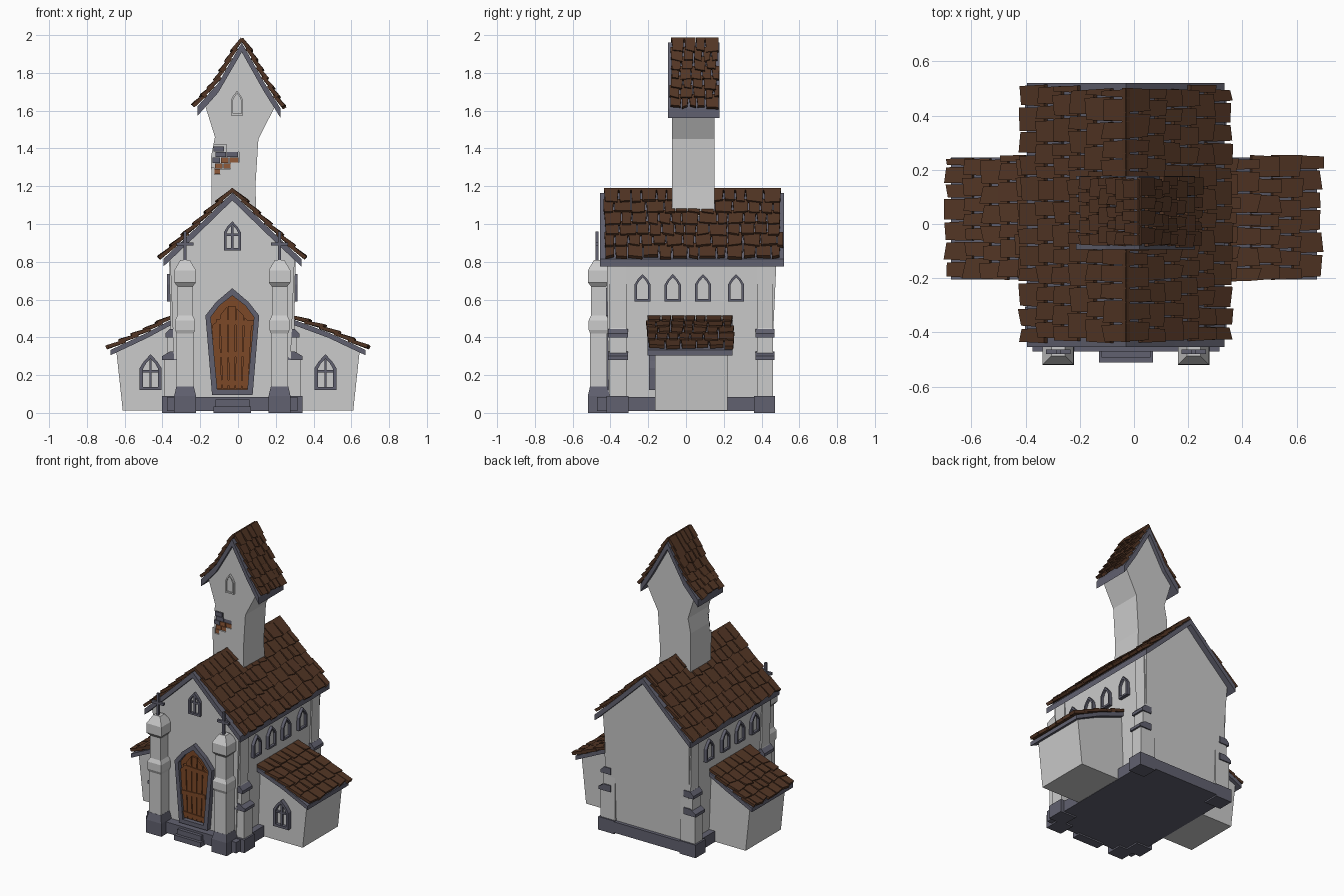
import bpy, bmesh, random
from math import radians, hypot
from mathutils import Matrix, Vector

if "Cube" in bpy.data.objects:
    bpy.data.objects.remove(bpy.data.objects["Cube"])

random.seed(4)
CX = -0.03  # nave centre line


def mat(name, col):
    m = bpy.data.materials.new(name)
    m.diffuse_color = (*col, 1)
    m.use_nodes = True
    m.node_tree.nodes["Principled BSDF"].inputs["Base Color"].default_value = m.diffuse_color
    return m


SLATE = mat("slate", (0.12, 0.12, 0.16))
ROOF = mat("roof_brown", (0.085, 0.036, 0.018))
WOOD = mat("door_wood", (0.2, 0.065, 0.02))
BRICK = mat("brick", (0.28, 0.1, 0.04))


def finish(bm, name, m=None, matrix=None):
    bmesh.ops.recalc_face_normals(bm, faces=bm.faces)
    me = bpy.data.meshes.new(name)
    bm.to_mesh(me)
    bm.free()
    ob = bpy.data.objects.new(name, me)
    bpy.context.collection.objects.link(ob)
    if m:
        me.materials.append(m)
    if matrix:
        ob.matrix_world = matrix
    return ob


def prism(name, pts, y0, y1, m=None, matrix=None):
    """Extrude an xz outline from y0 to y1."""
    bm = bmesh.new()
    a = [bm.verts.new((x, y0, z)) for x, z in pts]
    b = [bm.verts.new((x, y1, z)) for x, z in pts]
    bm.faces.new(a)
    bm.faces.new(b)
    for i in range(len(pts)):
        j = (i + 1) % len(pts)
        bm.faces.new((a[i], a[j], b[j], b[i]))
    return finish(bm, name, m, matrix)


def box(name, x0, x1, y0, y1, z0, z1, m=None, matrix=None):
    return prism(name, [(x0, z0), (x1, z0), (x1, z1), (x0, z1)], y0, y1, m, matrix)


def stack(name, cx, cy, levels, m=None):
    """Loft square sections given as (z, half width)."""
    bm = bmesh.new()
    rings = [[bm.verts.new((cx + sx * h, cy + sy * h, z))
              for sx, sy in ((-1, -1), (1, -1), (1, 1), (-1, 1))] for z, h in levels]
    bm.faces.new(rings[0])
    bm.faces.new(rings[-1])
    for a, b in zip(rings, rings[1:]):
        for i in range(4):
            j = (i + 1) % 4
            bm.faces.new((a[i], a[j], b[j], b[i]))
    return finish(bm, name, m)


def arch(wb, ws, hs, h, t=0.0):
    """Pointed outline: base width, shoulder width and height, total height, inset."""
    return [(-wb / 2 + t, t), (wb / 2 - t, t), (ws / 2 - t, hs - t * 0.3),
            (ws * 0.3 - t * 0.6, hs + (h - hs) * 0.5 - t * 0.7), (0, h - t * 1.4),
            (-ws * 0.3 + t * 0.6, hs + (h - hs) * 0.5 - t * 0.7), (-ws / 2 + t, hs - t * 0.3)]


def frame(name, shape, t, depth, matrix, m):
    bm = bmesh.new()
    loops = [[bm.verts.new((x, y, z)) for x, z in arch(*shape, tt)]
             for tt, y in ((0, 0.02), (0, -depth), (t, -depth), (t, 0.02))]
    for k in range(4):
        a, b = loops[k], loops[(k + 1) % 4]
        for i in range(7):
            j = (i + 1) % 7
            bm.faces.new((a[i], a[j], b[j], b[i]))
    return finish(bm, name, m, matrix)


def window(name, loc, ang, w, h, bars=True, m=SLATE, depth=0.02):
    mx = Matrix.Translation(loc) @ Matrix.Rotation(radians(ang), 4, 'Z')
    shape = (w, w, h * 0.62, h)
    t = w * 0.15
    frame(name + "_frame", shape, t, depth, mx, m)
    prism(name + "_pane", arch(*shape, t * 0.9), -0.004, 0.02, None, mx)
    if bars:
        box(name + "_upright", -0.006, 0.006, -depth * 0.7, 0.01, t, h * 0.85, m, mx)
        box(name + "_crossbar", -w / 2 + t, w / 2 - t, -depth * 0.7, 0.01, h * 0.5, h * 0.5 + 0.012, m, mx)


def shingles(name, prof, y0, y1, rows, tile=0.075):
    """Overlapping uneven tiles down a slope profile of xz points, ridge first."""
    prof = [Vector(p) for p in prof]

    def at(t):
        lens = [(b - a).length for a, b in zip(prof, prof[1:])]
        d = t * sum(lens)
        for a, b, l in zip(prof, prof[1:], lens):
            if d <= l + 1e-6:
                return a.lerp(b, d / l)
            d -= l
        return prof[-1]
    bm = bmesh.new()
    for r in range(rows):
        a, b = at(r / rows), at((r + 1) / rows)
        d = (b - a).normalized()
        n = Vector((abs(d.y) * (1 if d.x > 0 else -1), abs(d.x)))
        y = y0 + random.uniform(-0.01, 0.01)
        end = y1 + random.uniform(-0.01, 0.01)
        while y < end - 0.01:
            w = tile * random.uniform(0.7, 1.3)
            if end - y - w < 0.03:
                w = end - y
            lift = random.uniform(0.008, 0.014)
            up = a - d * 0.02
            vs = []
            for yy, k in ((y + 0.001, 1), (y + w - 0.003, -1)):
                low = b + d * random.uniform(-0.004, 0.016)
                yl = yy + k * random.uniform(0, 0.006)
                for p, off, py in ((up, 0, yy), (low, lift, yl), (low, lift + 0.02, yl), (up, 0.018, yy)):
                    q = p + n * off
                    vs.append(bm.verts.new((q.x, py, q.y)))
            for f in ((0, 1, 2, 3), (4, 5, 6, 7), (0, 1, 5, 4), (1, 2, 6, 5), (2, 3, 7, 6), (3, 0, 4, 7)):
                bm.faces.new([vs[i] for i in f])
            y += w
    return finish(bm, name, ROOF)


def roof(name, left, right, y0, y1, thick, rows, inset, tile=0.075):
    """Gabled slate slab with shingles; both profiles start at the ridge."""
    top = left[::-1] + right[1:]
    prism(name + "_slab", top + [(x, z - thick) for x, z in top[::-1]], y0, y1, SLATE)
    for side, p in (("left", left), ("right", right)):
        shingles(f"{name}_shingles_{side}", p, y0 + inset, y1 - inset * 0.5, rows, tile)


# nave walls, flaring slightly to the back, and plinth
nave = prism("nave_walls", [(-0.33, 0.05), (0.27, 0.05), (0.30, 0.83), (CX, 1.14), (-0.36, 0.83)], -0.41, 0.445)
for v in nave.data.vertices:
    if v.co.z > 0.5:
        v.co.y += 0.035 if v.co.y > 0 else -0.01
box("plinth", CX - 0.345, CX + 0.345, -0.47, 0.47, 0.01, 0.085, SLATE)
roof("nave_roof", [(CX, 1.165), (-0.21, 0.99), (-0.395, 0.815)], [(CX, 1.165), (0.15, 0.99), (0.335, 0.815)],
     -0.455, 0.52, 0.04, 6, 0.024)

for s, side in ((-1, "left"), (1, "right")):
    # stepped corner buttresses
    for y0, y1, end in ((-0.405, -0.315, "front"), (0.375, 0.46, "back")):
        n = f"{side}_{end}_buttress"
        prism(n, [(CX + s * x, z) for x, z in ((0.25, 0.05), (0.36, 0.05), (0.36, 0.28), (0.342, 0.31),
              (0.342, 0.4), (0.328, 0.45), (0.335, 0.83), (0.25, 0.83))], y0, y1)
        box(n + "_foot", CX + s * 0.25, CX + s * 0.372, y0 - 0.015, y1 + 0.01, 0, 0.09, SLATE)
        for z, x in ((0.28, 0.372), (0.4, 0.355)):
            prism(n + "_cap", [(CX + s * a, b) for a, b in ((0.28, z), (x, z), (x, z + 0.02), (0.33, z + 0.045),
                  (0.28, z + 0.045))], y0 - 0.008, y1 + 0.008, SLATE)
    # clerestory windows
    for y in (-0.23, -0.07, 0.09, 0.265):
        window(f"{side}_side_window", (CX + s * 0.325, y, 0.59), 90 * s, 0.085, 0.145, False)
    # side wing
    xi = CX + s * 0.32
    prism(f"{side}_wing_walls", [(xi - s * 0.04, 0.012), (s * 0.61, 0.012), (s * 0.645, 0.335),
                                 (xi, 0.475), (xi - s * 0.04, 0.475)], -0.165, 0.22)
    slope = [(xi, 0.495), (s * 0.48, 0.425), (s * 0.675, 0.333)]
    prism(f"{side}_wing_roof_slab", slope + [(x, z - 0.028) for x, z in slope[::-1]], -0.205, 0.245, SLATE)
    shingles(f"{side}_wing_shingles", slope, -0.205, 0.25, 5, 0.07)
    window(f"{side}_wing_window", (s * 0.463, -0.167, 0.12), 0, 0.115, 0.19, depth=0.028)
    # front pillar with cross
    px, py = CX + s * 0.25, -0.462
    stack(f"{side}_pillar_base", px, py, [(0, 0.058), (0.09, 0.058), (0.14, 0.046)], SLATE)
    stack(f"{side}_pillar", px, py, [(0.13, 0.045), (0.42, 0.045), (0.44, 0.053), (0.49, 0.053), (0.515, 0.041),
                                     (0.67, 0.041), (0.69, 0.057), (0.755, 0.057), (0.81, 0.025)])
    box(f"{side}_cross_post", px - 0.008, px + 0.008, py - 0.018, py - 0.002, 0.79, 0.96, SLATE)
    box(f"{side}_cross_arm", px - 0.045, px + 0.045, py - 0.018, py - 0.002, 0.885, 0.902, SLATE)

# door with uneven planks
dm = Matrix.Translation((CX, -0.412, 0.095))
D = (0.215, 0.285, 0.42, 0.565)
frame("door_frame", D, 0.028, 0.035, dm, SLATE)
prism("door_back", arch(*D, 0.026), -0.005, 0.02, WOOD, dm)
for i in range(5):
    x0, x1 = -0.108 + i * 0.043, -0.070 + i * 0.043
    z = [0.53 - abs(x) * 1.15 - random.uniform(0.02, 0.05) for x in (x0, x1)]
    k = 0.8  # planks splay with the frame
    prism("door_plank", [(x0 * k, 0.035), (x1 * k, 0.035), (x1, z[1]), (x0, z[0])], -0.018, 0, WOOD, dm)
for z in (0.05, 0.2, 0.37):
    box("door_rail", -0.085 - z * 0.05, 0.085 + z * 0.05, -0.024, 0, z, z + 0.028, WOOD,
        dm @ Matrix.Rotation(radians(random.uniform(-4, 4)), 4, 'Y'))
for y, z, w in ((-0.512, 0.035, 0.1), (-0.492, 0.07, 0.09)):
    box("door_step", CX - w, CX + w, y, -0.45, 0, z, SLATE)
window("gable_window", (CX, -0.418, 0.86), 0, 0.09, 0.155)

# bell tower with flared head
tower = prism("tower_walls", [(-0.14, 0.98), (0.10, 0.98), (0.092, 1.2), (0.108, 1.45), (0.20, 1.63), (0.115, 1.75),
                              (0.02, 1.93), (-0.08, 1.75), (-0.175, 1.63), (-0.122, 1.46), (-0.142, 1.36)], -0.074, 0.152)
roof("tower_roof", [(0.02, 1.96), (-0.105, 1.745), (-0.215, 1.622)], [(0.02, 1.96), (0.135, 1.755), (0.225, 1.612)],
     -0.095, 0.178, 0.05, 7, 0.014, 0.055)
window("tower_window", (-0.005, -0.076, 1.575), 0, 0.065, 0.13, False, None, 0.012)

# broken plaster patch showing bricks
cut = prism("patch_cutter", [(-0.2, 1.3), (-0.125, 1.3), (-0.125, 1.262), (-0.095, 1.262), (-0.095, 1.292), (-0.04, 1.292),
                             (-0.04, 1.325), (0.004, 1.325), (0.004, 1.382), (-0.06, 1.382), (-0.06, 1.42), (-0.2, 1.42)],
            -0.12, -0.054)
cut.hide_render = True
cut.hide_set(True)
mod = tower.modifiers.new("patch", 'BOOLEAN')
mod.operation = 'DIFFERENCE'
mod.object = cut
for x0, x1, z, m in ((-0.125, -0.095, 0, BRICK), (-0.122, -0.082, 1, BRICK), (-0.078, -0.04, 1, BRICK),
                     (-0.045, 0.003, 2, BRICK), (-0.09, -0.05, 2, BRICK), (-0.135, -0.094, 2, SLATE),
                     (-0.06, 0.0, 3, SLATE), (-0.12, -0.064, 3, SLATE), (-0.13, -0.075, 4, SLATE)):
    box("exposed_brick", x0, x1, -0.068, -0.045, 1.264 + z * 0.03, 1.291 + z * 0.03, m)
